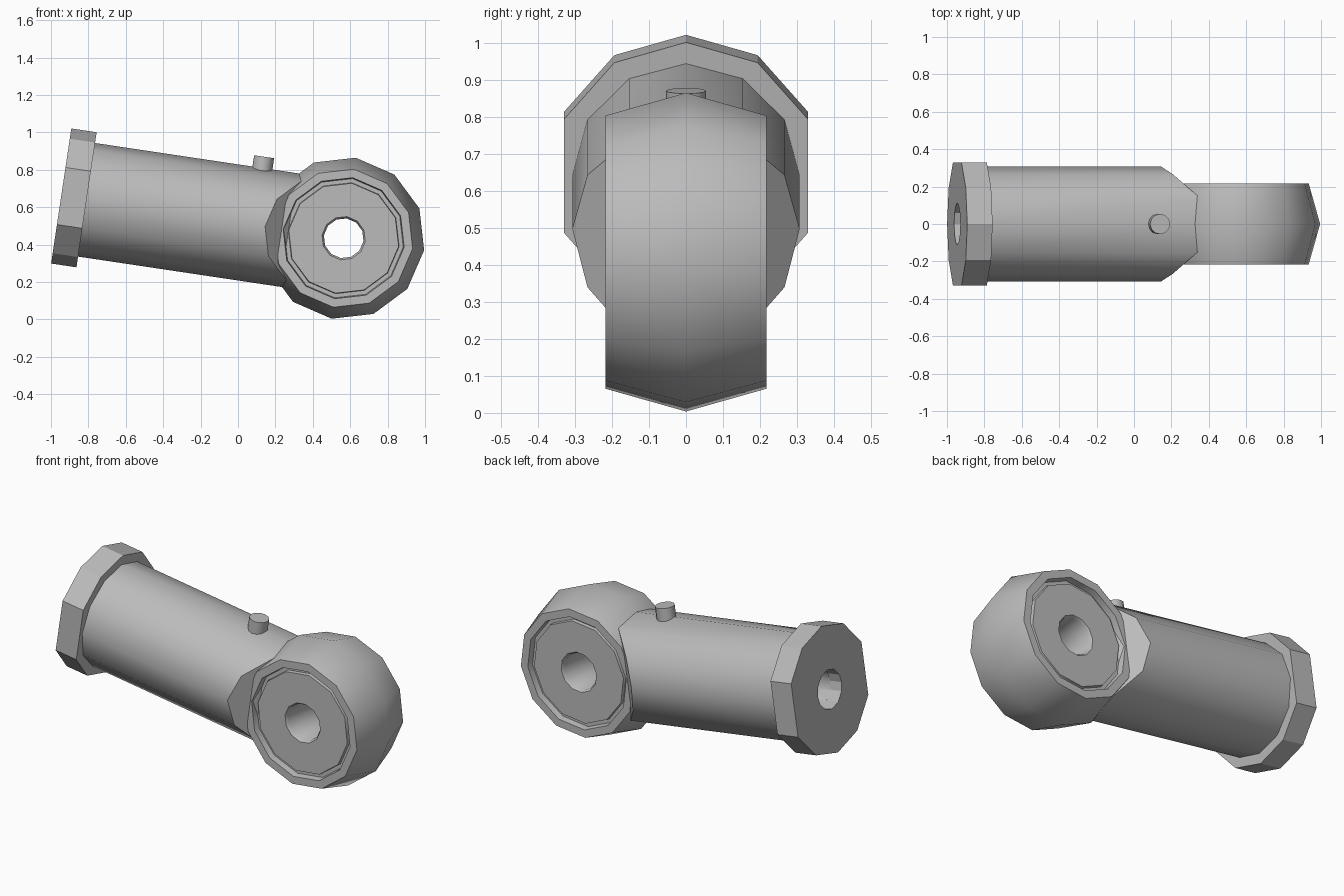
import bpy, bmesh
from math import sin, cos, radians
from mathutils import Matrix, Vector

if "Cube" in bpy.data.objects:
    bpy.data.objects.remove(bpy.data.objects["Cube"], do_unlink=True)

# One plain grey metal
steel = bpy.data.materials.new("grey steel")
steel.use_nodes = True
STEEL = (0.5, 0.5, 0.5, 1)
steel.diffuse_color = STEEL
steel.node_tree.nodes["Principled BSDF"].inputs["Base Color"].default_value = STEEL

# Everything is built around the eye centre with the shank along x, then tilted
TILT = Matrix.Translation((0.565, 0, 0.434)) @ Matrix.Rotation(radians(8.5), 4, "Y")
EVEN = [i * 30 for i in range(12)]


def revolve(profile, place, angles=EVEN, closed=False):
    """Turn (along, radius) points; place(along, side, up) orients the axis."""
    bm = bmesh.new()
    rings = [[bm.verts.new(place(a, r * sin(radians(t)), r * cos(radians(t))))
              for t in angles] for a, r in profile]
    n = len(angles)
    pairs = list(zip(rings, rings[1:]))
    if closed:
        pairs.append((rings[-1], rings[0]))
    for p, q in pairs:
        for i in range(n):
            j = (i + 1) % n
            bm.faces.new((p[i], p[j], q[j], q[i]))
    bmesh.ops.remove_doubles(bm, verts=bm.verts, dist=0.0001)
    return bm


def finish(name, bm, smooth=True):
    bmesh.ops.recalc_face_normals(bm, faces=bm.faces)
    bm.transform(TILT)
    mesh = bpy.data.meshes.new(name)
    bm.to_mesh(mesh)
    bm.free()
    mesh.materials.append(steel)
    obj = bpy.data.objects.new(name, mesh)
    bpy.context.collection.objects.link(obj)
    if smooth:
        bpy.ops.object.select_all(action="DESELECT")
        obj.select_set(True)
        bpy.context.view_layer.objects.active = obj
        bpy.ops.object.shade_smooth_by_angle(angle=radians(40))


def along_x(a, s, u):
    return (a, s, u)


def along_y(a, s, u):
    return (s, a, u)


# Eye: crowned ring with a recessed bearing face and through hole on both sides
half = [(0, 0.435), (0.217, 0.373), (0.217, 0.327), (0.18, 0.322),
        (0.18, 0.3), (0.2, 0.297), (0.2, 0.117), (0.185, 0.107)]
eye = half + [(-a, r) for a, r in reversed(half[1:])]
finish("eye_head", revolve(eye, along_y, closed=True))

# Shank: bored cylinder whose inner end is chamfered down to the eye width
shank = revolve([(-0.25, 0), (-0.25, 0.307), (-1.45, 0.307),
                 (-1.45, 0.112), (-0.9, 0.112), (-0.9, 0)], along_x)
for side in (1, -1):
    cut = bmesh.ops.bisect_plane(
        shank, geom=shank.verts[:] + shank.edges[:] + shank.faces[:],
        plane_co=(-0.335, side * 0.217, 0), plane_no=(1, side, 0), clear_outer=True)
    rim = [e for e in cut["geom_cut"] if isinstance(e, bmesh.types.BMEdge)]
    bmesh.ops.holes_fill(shank, edges=rim)
finish("shank", shank)

# Collar: faceted nut with flat sides and a bore in its outer face
nut_angles = [0, 32, 65, 90, 115, 148]
nut_angles += [180 + t for t in nut_angles]
collar = revolve([(-1.527, 0.112), (-1.527, 0.365), (-1.39, 0.365), (-1.39, 0.112)],
                 along_x, nut_angles, closed=True)
for v in collar.verts:
    v.co.y = max(-0.33, min(0.33, v.co.y))
finish("collar", collar, smooth=False)

# Grease fitting on top of the shank
finish("grease_fitting", revolve([(0.28, 0), (0.28, 0.054), (0.368, 0.054), (0.368, 0)],
                                 lambda a, s, u: (s - 0.485, u, a)))
